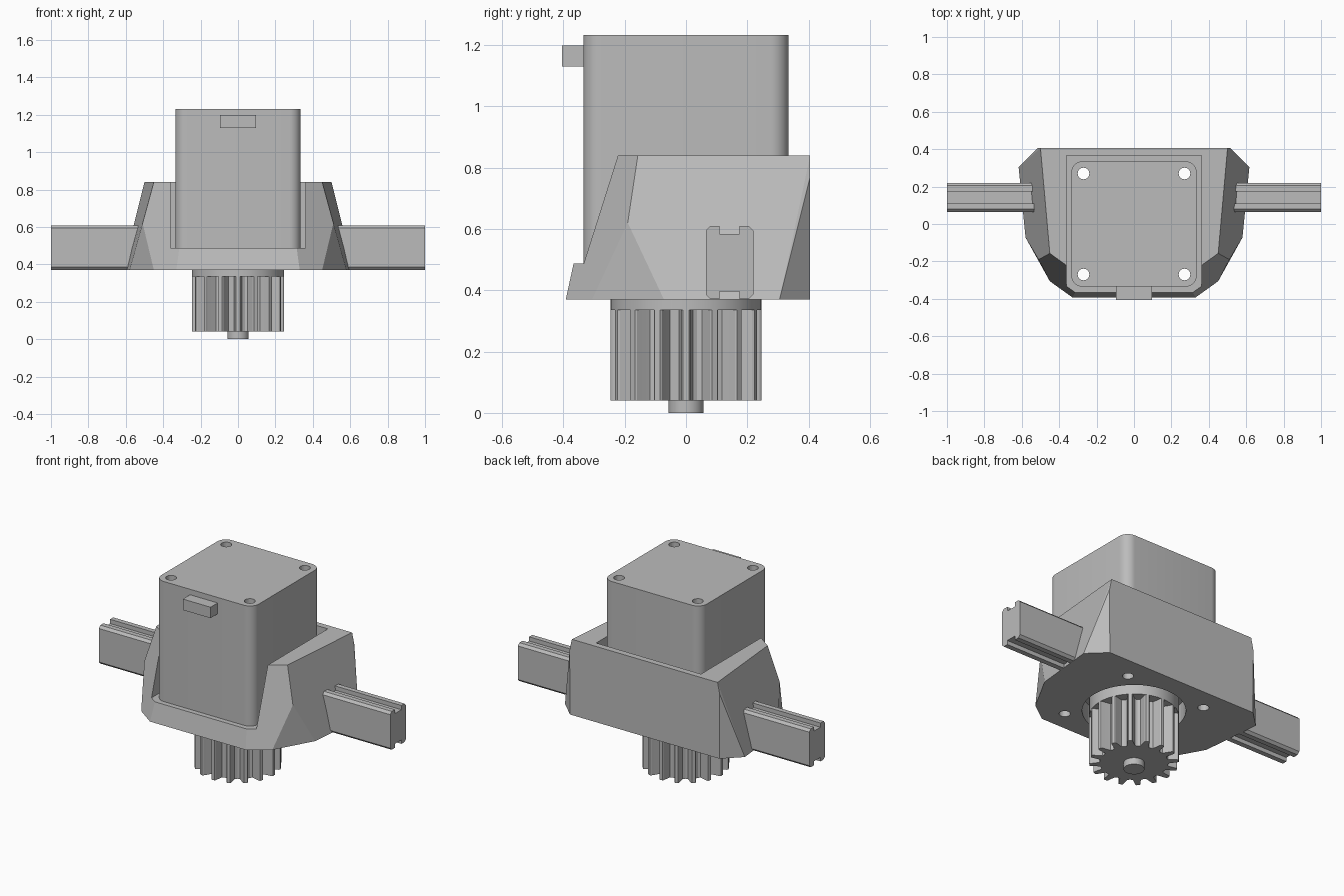
import bpy, bmesh
from math import cos, sin, pi, radians

if "Cube" in bpy.data.objects:
    bpy.data.objects.remove(bpy.data.objects["Cube"])

grey = bpy.data.materials.new("plain grey")
grey.use_nodes = True
COLOUR = (0.5, 0.5, 0.5, 1)
grey.diffuse_color = COLOUR
grey.node_tree.nodes["Principled BSDF"].inputs["Base Color"].default_value = COLOUR


def make(name, bm):
    bmesh.ops.recalc_face_normals(bm, faces=bm.faces)
    mesh = bpy.data.meshes.new(name)
    bm.to_mesh(mesh)
    bm.free()
    mesh.materials.append(grey)
    ob = bpy.data.objects.new(name, mesh)
    bpy.context.collection.objects.link(ob)
    return ob


def extrude(name, outline, vector):
    """Closed prism from an outline of 3D points."""
    bm = bmesh.new()
    face = bm.faces.new([bm.verts.new(p) for p in outline])
    new = bmesh.ops.extrude_face_region(bm, geom=[face], use_keep_orig=True)["geom"]
    bmesh.ops.translate(bm, vec=vector, verts=[g for g in new if isinstance(g, bmesh.types.BMVert)])
    return make(name, bm)


def cylinder(name, r, z0, z1, x=0, y=0, n=48):
    ring = [(x + r * cos(2 * pi * i / n), y + r * sin(2 * pi * i / n), z0) for i in range(n)]
    return extrude(name, ring, (0, 0, z1 - z0))


def box(name, x0, x1, y0, y1, z0, z1):
    return extrude(name, [(x0, y0, z0), (x1, y0, z0), (x1, y1, z0), (x0, y1, z0)], (0, 0, z1 - z0))


def cut(target, cutter):
    mod = target.modifiers.new("cut", "BOOLEAN")
    mod.operation, mod.solver, mod.object = "DIFFERENCE", "EXACT", cutter
    cutter.hide_render = True
    cutter.hide_set(True)


def smooth(ob, angle=25):
    bpy.ops.object.select_all(action="DESELECT")
    ob.select_set(True)
    bpy.context.view_layer.objects.active = ob
    bpy.ops.object.shade_smooth_by_angle(angle=radians(angle))


BASE, SHELF, RIM, TOP = 0.37, 0.487, 0.84, 1.232

# Faceted mount: hull of a mirrored set of corners
corners = [(.33, -.392, BASE), (.45, -.306, BASE), (.58, -.072, BASE), (.617, .305, BASE),
           (.513, .405, BASE), (.51, -.19, .62), (.265, -.29, RIM), (.45, -.157, RIM),
           (.5, .405, RIM), (.515, .405, .77)]
bm = bmesh.new()
for x, y, z in corners:
    for side in (-1, 1):
        bm.verts.new((side * x, y, z))
bmesh.ops.convex_hull(bm, input=bm.verts)
bmesh.ops.dissolve_limit(bm, angle_limit=radians(3), verts=bm.verts, edges=bm.edges)
mount = make("mount", bm)
cut(mount, box("pocket_cutter", -.36, .36, -1, .367, SHELF, 1))
cut(mount, cylinder("bore_cutter", .285, .2, .6))

# Motor body with rounded upright corners
R, H = .06, .335
outline = []
for q, (sx, sy) in enumerate([(1, 1), (-1, 1), (-1, -1), (1, -1)]):
    for i in range(9):
        a = (q + i / 8) * pi / 2
        outline.append((sx * (H - R) + R * cos(a), sy * (H - R) + R * sin(a), SHELF))
motor = extrude("motor_body", outline, (0, 0, TOP - SHELF))

# Screw holes right through motor and mount
for sx in (-1, 1):
    for sy in (-1, 1):
        hole = cylinder("screw_hole_cutter", .031, .2, 1.5, sx * .27, sy * .27, 24)
        cut(motor, hole)
        cut(mount, hole)

# Cable socket on the front
box("socket", -.095, .095, -.405, -.33, 1.13, 1.198)

# Collar, pinion and shaft below the mount
smooth(cylinder("collar", .247, .335, SHELF))
smooth(cylinder("shaft", .057, 0, .06))
TEETH = 16
tooth = [(-.5, .185), (-.3, .19), (-.24, .205), (-.15, .24), (-.1, .246),
         (.1, .246), (.15, .24), (.24, .205), (.3, .19)]
ring = []
for t in range(TEETH):
    for offset, r in tooth:
        a = 2 * pi * (t + offset) / TEETH
        ring.append((r * cos(a), r * sin(a), .04))
pinion = extrude("pinion", ring, (0, 0, .297))

# Grooved side rails
half = [(.0775, .015), (.0775, .223), (.063, .238), (.032, .238), (.032, .212)]
half = [(.063, .0), *half]
half = [(.032, .025), (.032, .0), *half]
profile = half + [(-y, z) for y, z in reversed(half)]
for name, side in (("left_rail", 1), ("right_rail", -1)):
    extrude(name, [(side * .5, .142 + y, BASE + .001 + z) for y, z in profile], (side * .5, 0, 0))

smooth(motor)
smooth(pinion)
